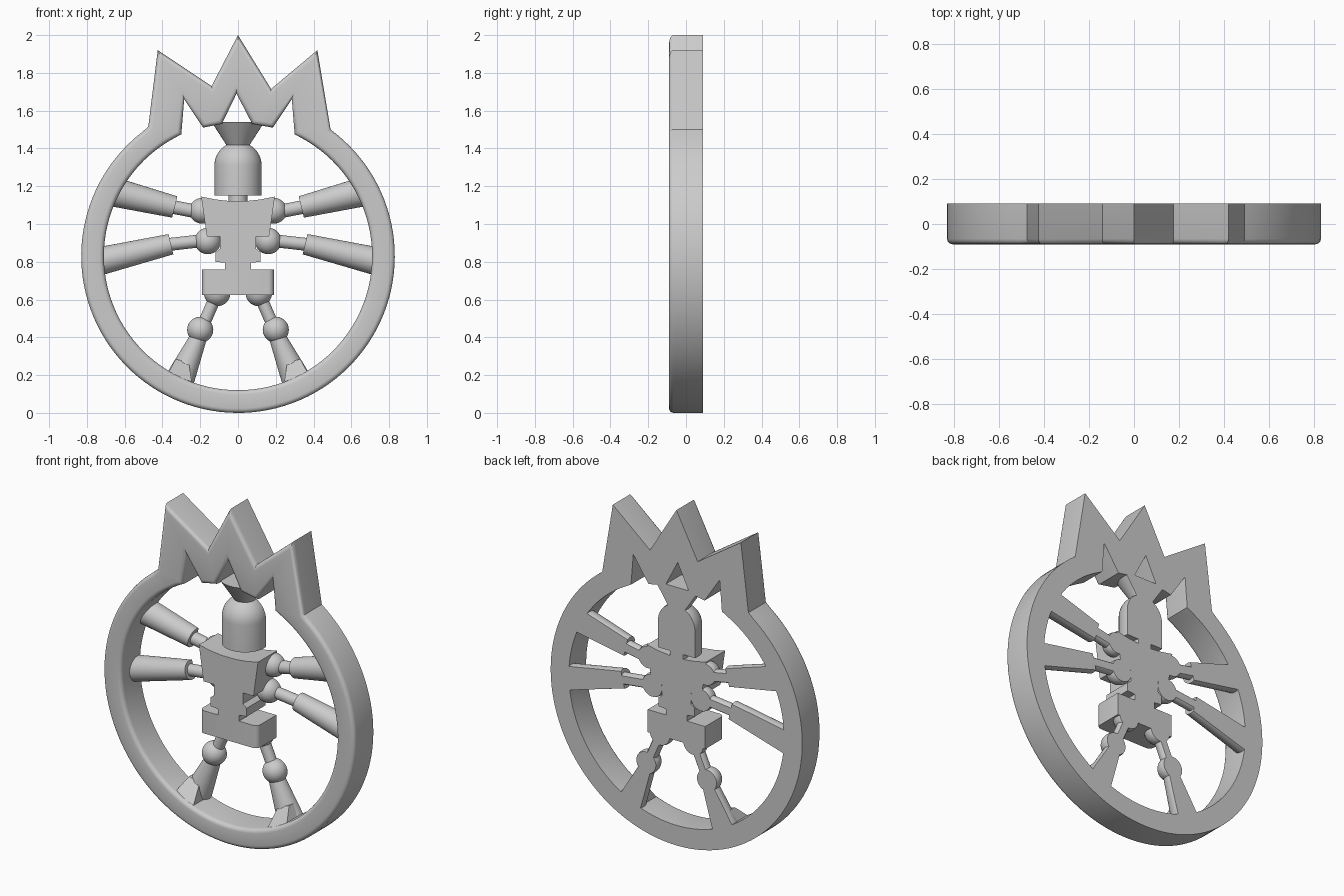
import bpy, bmesh
from math import sin, cos, pi, atan2
from mathutils import Vector, Matrix

if "Cube" in bpy.data.objects:
    bpy.data.objects.remove(bpy.data.objects["Cube"])

grey = bpy.data.materials.new("plain_grey")
grey.use_nodes = True
grey.diffuse_color = (0.6, 0.6, 0.6, 1)
grey.node_tree.nodes["Principled BSDF"].inputs["Base Color"].default_value = (0.6, 0.6, 0.6, 1)

BACK, FRONT = 0.09, -0.09
AXIS_Y = 0.065   # depth of the limb and head centre lines


def finish(name, bm, cut=True):
    """Trim the part flush with the flat back and make it an object."""
    if cut:
        geom = bm.verts[:] + bm.edges[:] + bm.faces[:]
        bmesh.ops.bisect_plane(bm, geom=geom, plane_co=(0, BACK, 0),
                               plane_no=(0, 1, 0), clear_outer=True)
        rim = [e for e in bm.edges if e.is_boundary]
        if rim:
            bmesh.ops.edgeloop_fill(bm, edges=rim)
    bmesh.ops.recalc_face_normals(bm, faces=bm.faces[:])
    mesh = bpy.data.meshes.new(name)
    bm.to_mesh(mesh)
    bm.free()
    mesh.materials.append(grey)
    obj = bpy.data.objects.new(name, mesh)
    bpy.context.collection.objects.link(obj)
    bpy.ops.object.select_all(action='DESELECT')
    obj.select_set(True)
    bpy.context.view_layer.objects.active = obj
    bpy.ops.object.shade_smooth_by_angle(angle=0.6)
    return obj


def rod(name, a, b, r1, r2, segs=32):
    """Tapered round rod between two (x, z) points."""
    a, b = (Vector((p[0], AXIS_Y, p[1])) for p in (a, b))
    d = b - a
    bm = bmesh.new()
    m = Matrix.Translation((a + b) / 2) @ d.to_track_quat('Z', 'Y').to_matrix().to_4x4()
    bmesh.ops.create_cone(bm, cap_ends=True, segments=segs, radius1=r1,
                          radius2=r2, depth=d.length, matrix=m)
    return finish(name, bm)


def ball(name, x, z, r):
    bm = bmesh.new()
    bmesh.ops.create_uvsphere(bm, u_segments=32, v_segments=20, radius=r,
                              matrix=Matrix.Translation((x, AXIS_Y, z)))
    return finish(name, bm)


def plate(name, pts, front, back=BACK, bevel=0):
    """Extruded (x, z) outline, with optional rounded upright front edges."""
    bm = bmesh.new()
    face = bm.faces.new([bm.verts.new((x, front, z)) for x, z in pts])
    ext = bmesh.ops.extrude_face_region(bm, geom=[face])
    for v in ext["geom"]:
        if isinstance(v, bmesh.types.BMVert):
            v.co.y = back
    if bevel:
        edges = [e for e in bm.edges if all(v.co.y < front + 1e-4 for v in e.verts)
                 and abs(e.verts[0].co.x - e.verts[1].co.x) < 1e-4]
        bmesh.ops.bevel(bm, geom=edges, offset=bevel, segments=4, profile=0.5, affect='EDGES')
    return finish(name, bm, cut=False)


def offset(loop, d):
    """Mitred offset of a counter-clockwise loop, positive to the inside."""
    out = []
    for i, p in enumerate(loop):
        u = (p - loop[i - 1]).normalized()
        w = (loop[(i + 1) % len(loop)] - p).normalized()
        n1, n2 = Vector((-u.y, u.x)), Vector((-w.y, w.x))
        out.append(p + (n1 + n2) * d / max(1 + n1.dot(n2), 0.3))
    return out


# Ring and crown frame: arcs completed by zigzag outlines
CZ = 0.83


def arc_loop(radius, zigzag):
    a0 = atan2(zigzag[-1][1] - CZ, zigzag[-1][0])
    a1 = atan2(zigzag[0][1] - CZ, zigzag[0][0]) + 2 * pi
    n = 96
    arc = [Vector((radius * cos(a0 + (a1 - a0) * i / n),
                   CZ + radius * sin(a0 + (a1 - a0) * i / n))) for i in range(1, n)]
    return [Vector(p) for p in zigzag] + arc


outer = arc_loop(0.83, [(0.49, 1.5), (0.42, 1.92), (0.175, 1.715), (0, 2.0),
                        (-0.14, 1.73), (-0.425, 1.92), (-0.475, 1.515)])
inner = arc_loop(0.71, [(0.30, 1.475), (0.285, 1.66), (0.185, 1.51), (0.075, 1.53),
                        (-0.008, 1.69), (-0.085, 1.53), (-0.185, 1.51),
                        (-0.285, 1.66), (-0.30, 1.475)])
ROUND = 0.024
layers = [(0, BACK)] + [(ROUND * (1 - cos(t * pi / 8)), FRONT + ROUND * (1 - sin(t * pi / 8)))
                        for t in range(5)]
bm = bmesh.new()
back_edges, front_edges = [], []
for loop, side in ((outer, 1), (inner, -1)):
    rows = [[bm.verts.new((p.x, y, p.y)) for p in offset(loop, d * side)] for d, y in layers]
    count = len(loop)
    for lo, hi in zip(rows, rows[1:]):
        for i in range(count):
            j = (i + 1) % count
            bm.faces.new((lo[i], lo[j], hi[j], hi[i]))
    for row, store in ((rows[0], back_edges), (rows[-1], front_edges)):
        store += [bm.edges.get((row[i - 1], row[i])) for i in range(count)]
for edges, ny in ((back_edges, 1), (front_edges, -1)):
    bmesh.ops.triangle_fill(bm, edges=edges, use_beauty=True, normal=(0, ny, 0))
finish("ring_and_crown", bm, cut=False)

# Head: cylinder with a domed top, plus the funnel above and the neck below
bm = bmesh.new()
R, dome_z = 0.125, 1.31
profile = [(0, 1.15), (R, 1.15)] + [(R * cos(t * pi / 20), dome_z + R * sin(t * pi / 20))
                                    for t in range(11)]
verts = [bm.verts.new((r, AXIS_Y, z)) for r, z in profile]
edges = [bm.edges.new(pair) for pair in zip(verts, verts[1:])]
bmesh.ops.spin(bm, geom=verts + edges, cent=(0, AXIS_Y, 0), axis=(0, 0, 1),
               angle=2 * pi, steps=40, use_duplicate=False)
bmesh.ops.remove_doubles(bm, verts=bm.verts[:], dist=1e-4)
finish("head", bm)
rod("head_funnel", (0, 1.40), (0, 1.54), 0.05, 0.14)
rod("neck", (0, 1.08), (0, 1.17), 0.05, 0.05)

# Torso and waist from one mirrored outline, with a dipped collar
half = [(0.07, 0.74), (0.07, 0.795), (0.12, 0.80), (0.12, 0.85), (0.095, 0.87),
        (0.095, 0.935), (0.165, 0.935), (0.195, 1.145), (0.12, 1.13), (0.05, 1.122)]
plate("torso", half + [(-x, z) for x, z in reversed(half)], FRONT)

# Hip block with rounded front corners
plate("hips", [(-0.19, 0.625), (0.19, 0.625), (0.19, 0.76), (-0.19, 0.76)], FRONT, bevel=0.03)

# Paired limbs
for side, s in (("left", 1), ("right", -1)):
    def m(x, z):
        return (s * x, z)

    ball(side + "_upper_shoulder", s * 0.19, 1.07, 0.068)
    rod(side + "_upper_arm", m(0.19, 1.06), m(0.37, 1.095), 0.036, 0.036)
    rod(side + "_upper_forearm", m(0.335, 1.09), m(0.70, 1.18), 0.058, 0.08)

    ball(side + "_lower_shoulder", s * 0.16, 0.91, 0.07)
    rod(side + "_lower_arm", m(0.16, 0.915), m(0.38, 0.89), 0.034, 0.034)
    rod(side + "_lower_forearm", m(0.355, 0.893), m(0.745, 0.80), 0.055, 0.075)

    ball(side + "_hip_joint", s * 0.11, 0.635, 0.07)
    rod(side + "_thigh", m(0.11, 0.635), m(0.195, 0.44), 0.033, 0.033)
    ball(side + "_knee", s * 0.2, 0.44, 0.069)
    rod(side + "_shin", m(0.2, 0.42), m(0.315, 0.16), 0.042, 0.08)

    # Foot: wedge sloping forward and down from the shin
    foot = plate(side + "_foot", [m(0.26, 0.265), m(0.33, 0.285), m(0.37, 0.21), m(0.245, 0.165)],
                 FRONT + 0.02, back=0.06)
    for v in foot.data.vertices:
        if v.co.z > 0.24 and v.co.y < 0:
            v.co.y = 0.01
